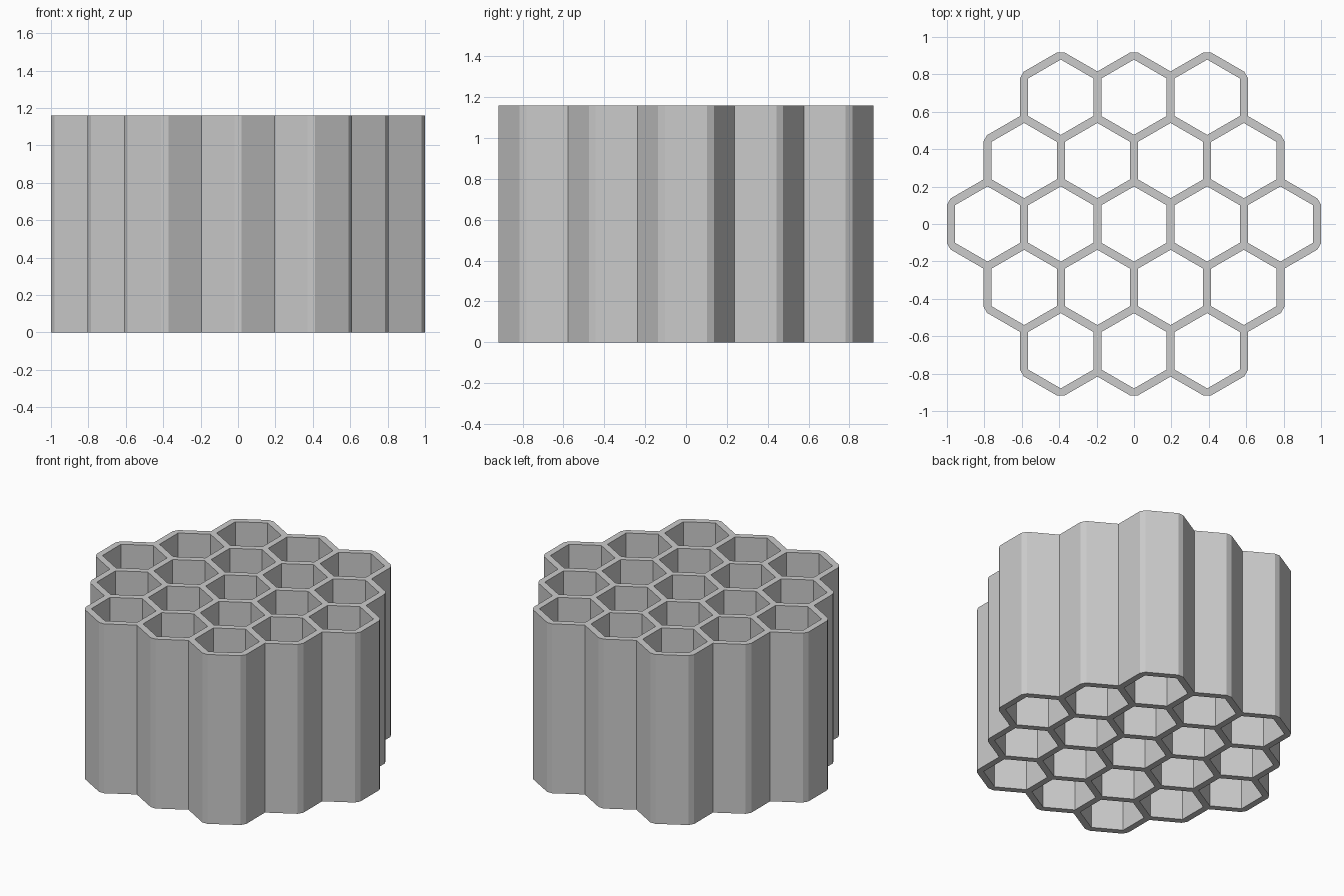
import bpy
import bmesh
from math import sin, cos, radians, sqrt
from mathutils import Vector

if "Cube" in bpy.data.objects:
    bpy.data.objects.remove(bpy.data.objects["Cube"])

P = 0.3914            # cell spacing
T = 0.043             # wall thickness
H = 1.16              # height
CH = 0.022            # chamfer on outer corners
S = P / sqrt(3)       # side of a cell along wall centrelines


def heading(deg):
    return Vector((cos(radians(deg)), sin(radians(deg))))


def outer_profile():
    # walk round the outermost cells, offset outward, chamfer convex corners
    pts, pos, ang = [], Vector((2.5 * P, -S / 2)), 30
    for turn in "LLRLR" * 6:
        nxt = ang + (60 if turn == "L" else -60)
        n1, n2 = heading(ang - 90), heading(nxt - 90)
        corner = pos + (n1 + n2) * (T / 2) / 1.5
        if turn == "L":
            pts += [corner - heading(ang) * CH, corner + heading(nxt) * CH]
        else:
            pts.append(corner)
        ang = nxt
        pos = pos + heading(ang) * S
    return pts


def add_loop(curve, pts):
    sp = curve.splines.new('POLY')
    sp.points.add(len(pts) - 1)
    for q, p in zip(sp.points, pts):
        q.co = (p.x, p.y, 0, 1)
    sp.use_cyclic_u = True
    sp.use_smooth = False


# Honeycomb section: outer outline plus 19 hexagonal holes
curve = bpy.data.curves.new("honeycomb_block", 'CURVE')
curve.dimensions = '2D'
curve.fill_mode = 'BOTH'
curve.extrude = H / 2
add_loop(curve, outer_profile())
r = (P - T) / sqrt(3)
for row in range(-2, 3):
    n = 5 - abs(row)
    for i in range(n):
        c = Vector(((i - (n - 1) / 2) * P, row * P * sqrt(3) / 2))
        add_loop(curve, [c + heading(30 + 60 * k) * r for k in range(6)])

block = bpy.data.objects.new("honeycomb_block", curve)
bpy.context.collection.objects.link(block)
bpy.context.view_layer.objects.active = block
block.select_set(True)
bpy.ops.object.convert(target='MESH')

# Weld caps to walls and stand the block on the ground
block = bpy.context.object
bm = bmesh.new()
bm.from_mesh(block.data)
bmesh.ops.remove_doubles(bm, verts=bm.verts, dist=0.0005)
bmesh.ops.translate(bm, verts=bm.verts, vec=(0, 0, H / 2))
bmesh.ops.recalc_face_normals(bm, faces=bm.faces)
for f in bm.faces:
    f.smooth = False
bm.to_mesh(block.data)
bm.free()
